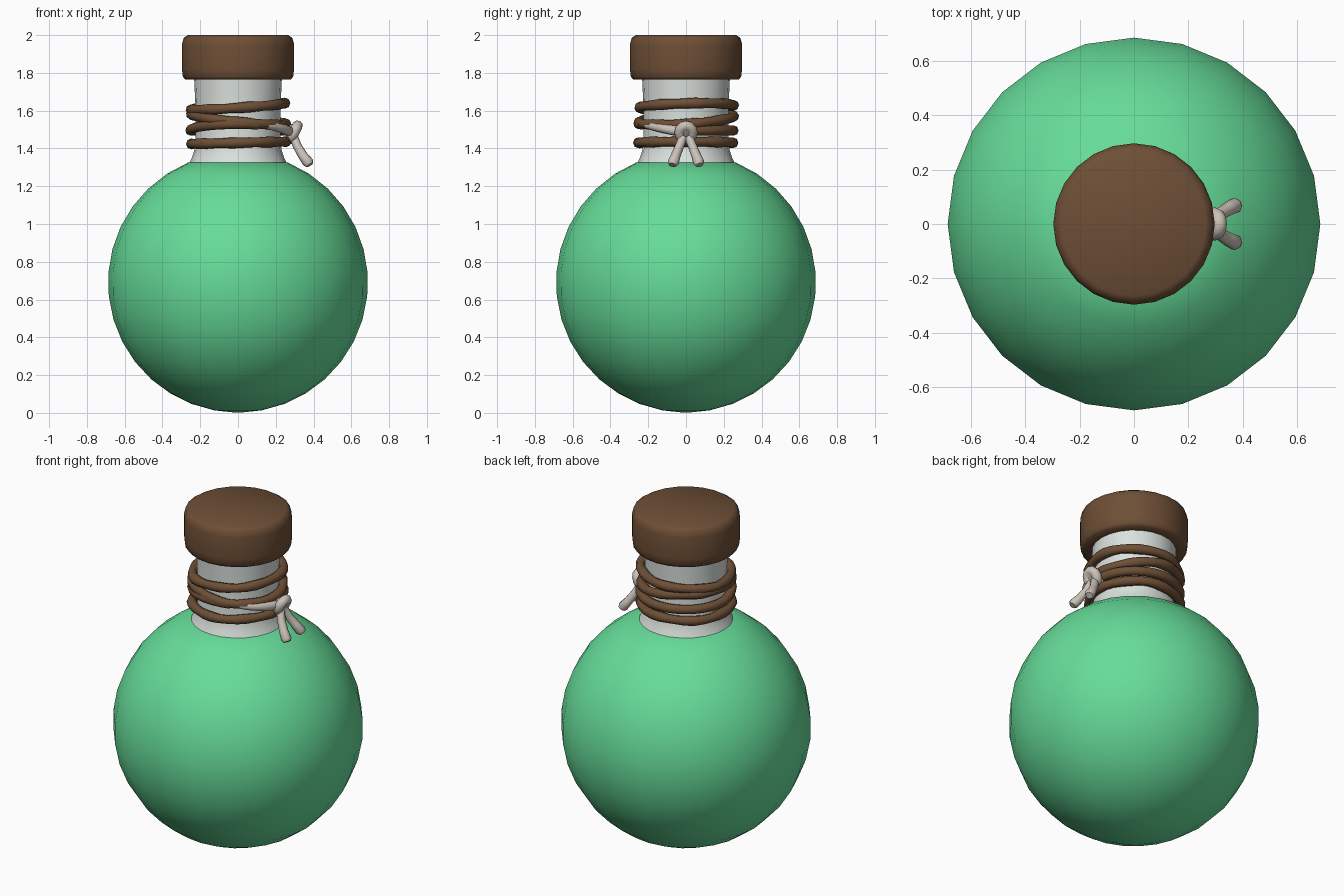
import bpy, math
from math import sin, cos, pi, radians

if "Cube" in bpy.data.objects:
    bpy.data.objects.remove(bpy.data.objects["Cube"])


def material(name, rgb):
    m = bpy.data.materials.new(name)
    m.diffuse_color = (*rgb, 1)
    m.use_nodes = True
    m.node_tree.nodes["Principled BSDF"].inputs["Base Color"].default_value = m.diffuse_color
    return m


GREEN = material("green liquid", (0.133, 0.72, 0.32))
GLASS = material("pale glass", (0.70, 0.75, 0.72))
BROWN = material("brown cork and rope", (0.155, 0.078, 0.037))
STRING = material("bone string", (0.60, 0.54, 0.48))


def finish(ob, mat, angle=40):
    ob.data.materials.clear()
    ob.data.materials.append(mat)
    bpy.ops.object.select_all(action='DESELECT')
    ob.select_set(True)
    bpy.context.view_layer.objects.active = ob
    bpy.ops.object.shade_smooth_by_angle(angle=radians(angle))


def lathe(name, profile, mat, sides=24, angle=40):
    """Spin (radius, z) points around the z axis, closing the ends."""
    verts, faces = [], []
    for r, z in profile:
        verts += [(r * cos(2 * pi * i / sides), r * sin(2 * pi * i / sides), z)
                  for i in range(sides)]
    for k in range(len(profile) - 1):
        for i in range(sides):
            j = (i + 1) % sides
            a, b = k * sides, (k + 1) * sides
            faces.append((a + i, a + j, b + j, b + i))
    faces.append(tuple(reversed(range(sides))))
    faces.append(tuple(range(len(verts) - sides, len(verts))))
    me = bpy.data.meshes.new(name)
    me.from_pydata(verts, [], faces)
    ob = bpy.data.objects.new(name, me)
    bpy.context.collection.objects.link(ob)
    finish(ob, mat, angle)
    return ob


def tube(name, points, radius, mat, closed=False):
    """Sweep a round cord through (x, y, z, thickness) points."""
    cu = bpy.data.curves.new(name, 'CURVE')
    cu.dimensions = '3D'
    cu.bevel_depth = radius
    cu.bevel_resolution = 2
    cu.use_fill_caps = True
    sp = cu.splines.new('POLY')
    sp.points.add(len(points) - 1)
    for p, q in zip(sp.points, points):
        p.co = (*q[:3], 1)
        p.radius = q[3] if len(q) > 3 else 1
    sp.use_cyclic_u = closed
    ob = bpy.data.objects.new(name, cu)
    bpy.context.collection.objects.link(ob)
    bpy.ops.object.select_all(action='DESELECT')
    ob.select_set(True)
    bpy.context.view_layer.objects.active = ob
    bpy.ops.object.convert(target='MESH')
    finish(bpy.context.object, mat, 60)


# round flask body, cut off where the neck begins
R = 0.688
end = math.acos(-(1.32 - 0.685) / R)
body = [(R * sin(end * t / 15), 0.69 - R * cos(end * t / 15)) for t in range(1, 16)]
lathe("flask_body", [(0.02, 0.002)] + body, GREEN)

# glass neck with a flared foot
lathe("flask_neck", [(0.262, 1.315), (0.245, 1.35), (0.231, 1.39), (0.225, 1.44),
                     (0.225, 1.62), (0.230, 1.72), (0.233, 1.79)], GLASS)

# cork with softened rims
lathe("cork", [(0.22, 1.765), (0.280, 1.765), (0.292, 1.78), (0.297, 1.82),
               (0.297, 1.95), (0.288, 1.985), (0.265, 2.0)], BROWN, angle=60)

# rope loops: height, tilt and tilt direction of each
for i, (z, tilt, phase) in enumerate([(1.622, 0.018, 0.4), (1.555, 0.03, 2.6),
                                      (1.43, 0.006, 0)]):
    pts = []
    for k in range(32):
        a = 2 * pi * k / 32
        r = 0.25 + 0.004 * sin(5 * a + i)
        pts.append((r * cos(a), r * sin(a), z + tilt * cos(a - phase),
                    1 + 0.08 * sin(8 * a + i)))
    tube(f"rope_loop_{i + 1}", pts, 0.027, BROWN, True)

# open loop running from the knot round the back to the front
tube("rope_open_loop", [(0.252 * cos(a), 0.252 * sin(a), 1.495 + 0.035 * max(0, -sin(a)))
                        for a in (radians(8 + 287 * k / 25) for k in range(26))],
     0.027, BROWN)

# pale string end leading to the knot
tube("string_end", [((0.25 + 0.025 * k / 8) * cos(a), (0.25 + 0.025 * k / 8) * sin(a),
                     1.535 - 0.05 * k / 8, 0.75 + 0.05 * k)
                    for k, a in ((k, radians(-68 + 68 * k / 8)) for k in range(9))],
     0.025, STRING)

# knot: small upright ring with a wrapped core
tube("knot_ring", [(0.297 + 0.018 * sin(a), 0.034 * cos(a), 1.485 + 0.036 * sin(a))
                   for a in (2 * pi * k / 12 for k in range(12))], 0.028, STRING, True)
tube("knot_core", [(0.25, 0, 1.51), (0.29, 0, 1.50), (0.315, 0, 1.48)], 0.028, STRING)

# two splayed tails hanging below the knot
for side, label in ((-1, "front"), (1, "back")):
    tube(f"string_tail_{label}", [(0.295, side * 0.015, 1.46, 0.9),
                                  (0.315, side * 0.035, 1.41, 0.9),
                                  (0.345, side * 0.055, 1.36, 1.0),
                                  (0.372, side * 0.068, 1.325, 1.15),
                                  (0.38, side * 0.072, 1.312, 0.8)], 0.026, STRING)
